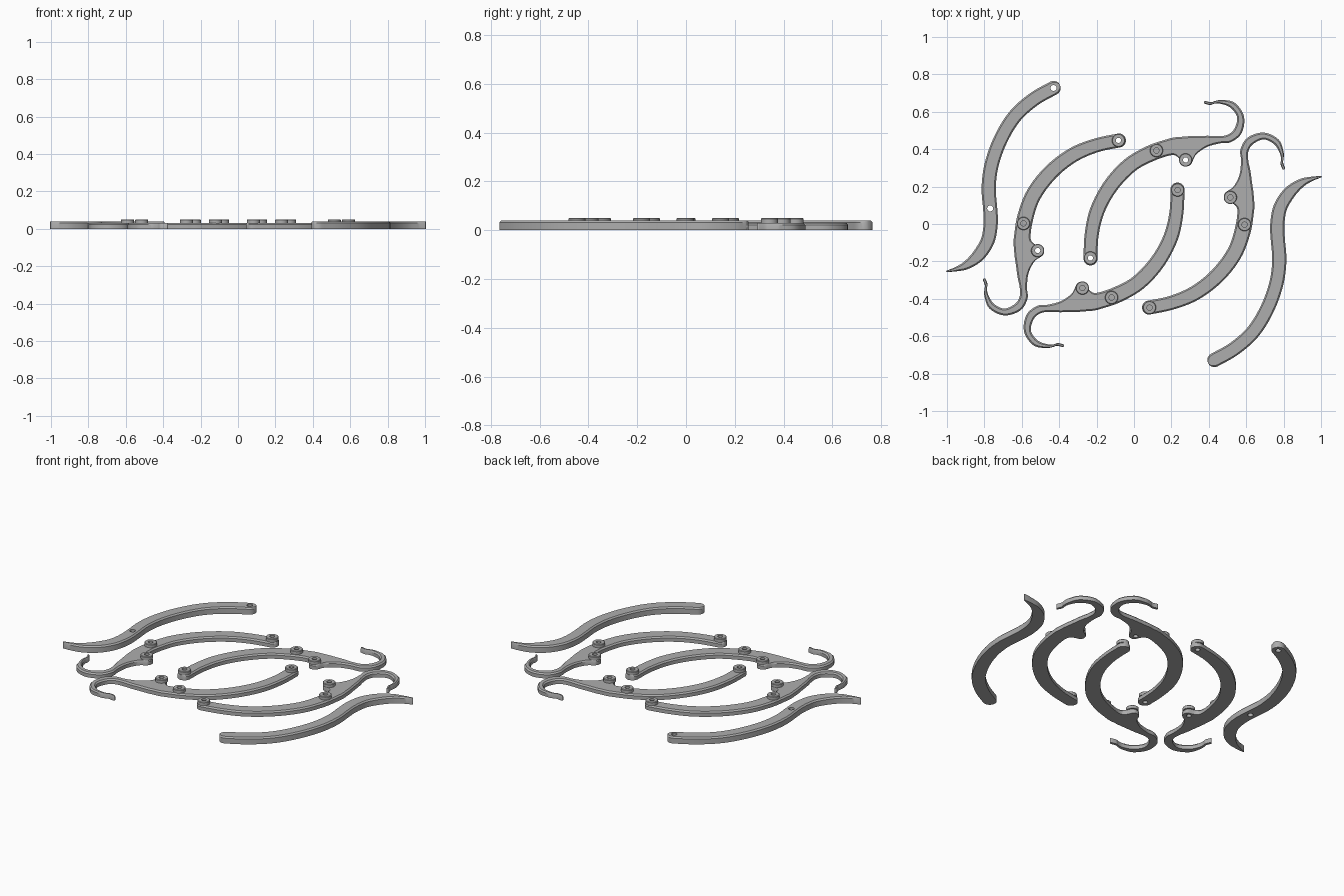
import bpy, bmesh, math
from mathutils import Matrix, Vector

if "Cube" in bpy.data.objects:
    bpy.data.objects.remove(bpy.data.objects["Cube"])

grey = bpy.data.materials.new("warm grey")
grey.diffuse_color = (0.42, 0.42, 0.42, 1)
grey.use_nodes = True
grey.node_tree.nodes["Principled BSDF"].inputs["Base Color"].default_value = grey.diffuse_color

# Rungs across each arm: one edge point, then the opposite edge point
HOOK = [(-.083, .484, -.078, .409), (-.211, .457, -.19, .385), (-.345, .404, -.307, .334),
        (-.473, .307, -.414, .249), (-.57, .184, -.5, .136), (-.622, .051, -.538, .029),
        (-.641, -.061, -.553, -.072), (-.644, -.104, -.532, -.107), (-.641, -.136, -.486, -.125),
        (-.639, -.168, -.486, -.165), (-.631, -.222, -.532, -.2), (-.623, -.281, -.564, -.264),
        (-.612, -.334, -.572, -.34), (-.61, -.382, -.569, -.398), (-.634, -.425, -.607, -.462),
        (-.693, -.452, -.693, -.489), (-.751, -.425, -.773, -.452), (-.78, -.377, -.799, -.388),
        (-.786, -.345, -.8, -.35), (-.783, -.321, -.797, -.329), (-.794, -.294, -.807, -.302)]
# Centre line and half width of the plain curved arm
PLAIN = [(-.43, .727, .038), (-.537, .666, .038), (-.638, .575, .038), (-.713, .452, .038),
         (-.761, .318, .038), (-.777, .195, .038), (-.769, .083, .038), (-.766, .003, .038),
         (-.782, -.088, .037), (-.83, -.166, .034), (-.894, -.219, .023),
         (-.957, -.243, .011), (-1, -.252, .004)]


def smooth(pts, n=5):
    """Catmull-Rom interpolation of tuples of any length."""
    out = []
    for i in range(len(pts) - 1):
        p0, p1, p2, p3 = (Vector(pts[min(max(i + k, 0), len(pts) - 1)]) for k in (-1, 0, 1, 2))
        for j in range(n):
            t = j / n
            out.append(p1 + (p2 - p0) * t / 2 + (p0 * 2 - p1 * 5 + p2 * 4 - p3) * t * t / 2
                       + (p1 * 3 - p0 - p2 * 3 + p3) * t ** 3 / 2)
    return out + [Vector(pts[-1])]


def ribbon_rungs(path):
    """Turn a centre line with half widths into rungs."""
    pts, rungs = smooth(path), []
    for i, p in enumerate(pts):
        d = (pts[min(i + 1, len(pts) - 1)] - pts[max(i - 1, 0)]).to_2d().normalized()
        n = Vector((d.y, -d.x)) * p[2]
        rungs.append((p.to_2d() - n, p.to_2d() + n))
    return rungs


def add_caps(rungs):
    """Round off both ends with half circles of shrinking rungs."""
    def cap(end, nxt):
        c, h = (end[0] + end[1]) / 2, (end[1] - end[0]) / 2
        d = Vector((h.y, -h.x))
        if d.dot(c - (nxt[0] + nxt[1]) / 2) < 0:
            d = -d
        res = []
        for k in range(1, 7):
            a = math.radians(k * 14.5)
            m = c + d * math.sin(a)
            res.append((m - h * math.cos(a), m + h * math.cos(a)))
        return res
    return cap(rungs[0], rungs[1])[::-1] + rungs + cap(rungs[-1], rungs[-2])


def finish(bm, name, mat):
    bm.transform(mat)
    bmesh.ops.recalc_face_normals(bm, faces=bm.faces)
    me = bpy.data.meshes.new(name)
    bm.to_mesh(me)
    bm.free()
    me.materials.append(grey)
    ob = bpy.data.objects.new(name, me)
    bpy.context.collection.objects.link(ob)
    return ob


def shade(ob):
    bpy.ops.object.select_all(action='DESELECT')
    ob.select_set(True)
    bpy.context.view_layer.objects.active = ob
    bpy.ops.object.shade_smooth_by_angle(angle=math.radians(30))


def arm(name, rungs, height, mat, holes):
    """Flat arm with a chamfered upper edge and drilled holes."""
    bm = bmesh.new()
    rows = []
    for a, b in add_caps(rungs):
        w = (b - a).length
        s = (b - a) * (min(.008, w * .25) / w)
        prof = [(a, 0), (a, height - .008), (a + s, height), (b - s, height), (b, height - .008), (b, 0)]
        rows.append([bm.verts.new((p.x, p.y, z)) for p, z in prof])
    for r, q in zip(rows, rows[1:]):
        for k in range(6):
            bm.faces.new((r[k], r[(k + 1) % 6], q[(k + 1) % 6], q[k]))
    bm.faces.new(rows[0])
    bm.faces.new(rows[-1])
    ob = finish(bm, name, mat)
    for x, y, r in holes:
        cb = bmesh.new()
        bmesh.ops.create_cone(cb, cap_ends=True, segments=24, radius1=r, radius2=r, depth=.2,
                              matrix=Matrix.Translation((x, y, 0)))
        cut = finish(cb, "hole_cutter", mat)
        cut.hide_render = True
        cut.hide_set(True)
        mod = ob.modifiers.new("hole", 'BOOLEAN')
        mod.object, mod.operation, mod.solver = cut, 'DIFFERENCE', 'EXACT'
        bpy.context.view_layer.objects.active = ob
        bpy.ops.object.modifier_apply(modifier=mod.name)
        bpy.data.objects.remove(cut)
    shade(ob)


def boss(x, y, mat):
    """Raised ring around a pivot hole."""
    bm = bmesh.new()
    prof = [(.014, .029), (.014, .05), (.032, .05), (.035, .047), (.035, .029)]
    rings = [[bm.verts.new((x + r * math.cos(math.tau * i / 32), y + r * math.sin(math.tau * i / 32), z))
              for i in range(32)] for r, z in prof]
    for k in range(5):
        a, b = rings[k], rings[(k + 1) % 5]
        for i in range(32):
            j = (i + 1) % 32
            bm.faces.new((a[i], a[j], b[j], b[i]))
    shade(finish(bm, "pivot_boss", mat))


hook_rungs = [(Vector(p[:2]), Vector(p[2:])) for p in smooth(HOOK)]
plain_rungs = ribbon_rungs(PLAIN)
END, BLIND, LOBE = (-.083, .447), (-.591, .003), (-.515, -.142)

# Mirror image of the hooked arm, turned about its blind boss
mirrored = (Matrix.Translation((.12, .393, 0)) @ Matrix.Rotation(math.radians(279.6), 4, 'Z')
            @ Matrix.Diagonal((1, -1, 1, 1)) @ Matrix.Translation((-BLIND[0], -BLIND[1], 0)))

# Each of the three arms appears twice, half a turn apart
for turn in (0, math.pi):
    spin = Matrix.Rotation(turn, 4, 'Z')
    arm("outer_arm", plain_rungs, .04, spin, [(-.43, .727, .016), (-.769, .083, .016)])
    for name, m in (("hooked_arm", spin), ("mirrored_hooked_arm", spin @ mirrored)):
        arm(name, hook_rungs, .03, m, [(*END, .014), (*LOBE, .014)])
        for p in (END, BLIND, LOBE):
            boss(*p, m)
